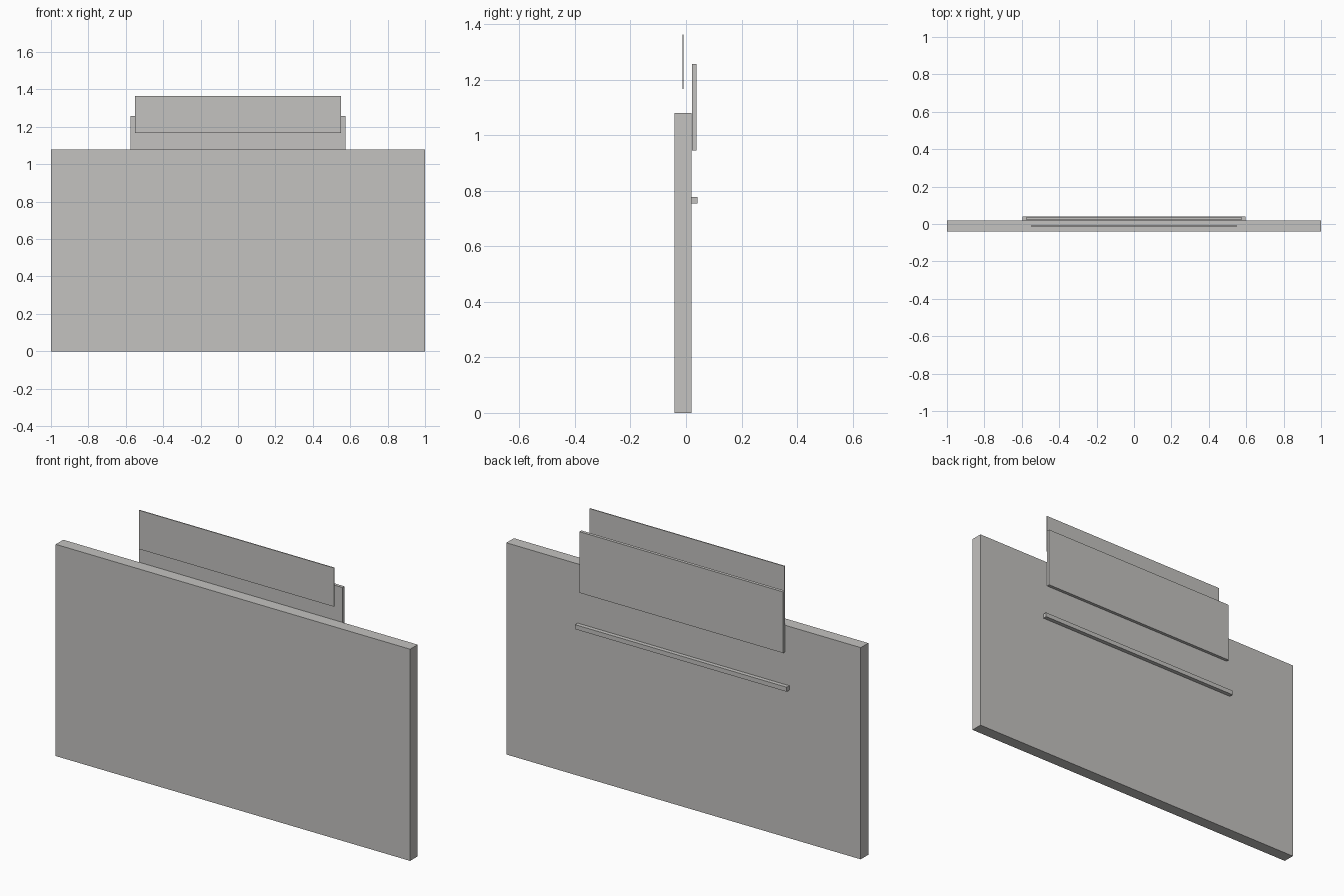
import bpy

if "Cube" in bpy.data.objects:
    bpy.data.objects.remove(bpy.data.objects["Cube"])

# One plain warm grey
grey = bpy.data.materials.new("warm grey")
grey.diffuse_color = (0.55, 0.54, 0.525, 1)
grey.use_nodes = True
grey.node_tree.nodes["Principled BSDF"].inputs["Base Color"].default_value = grey.diffuse_color


def box(name, half_width, y0, y1, z0, z1):
    """Box centred on x = 0, given its depth and height limits."""
    bpy.ops.mesh.primitive_cube_add(size=1, location=(0, (y0 + y1) / 2, (z0 + z1) / 2))
    ob = bpy.context.object
    ob.name = name
    ob.scale = (2 * half_width, y1 - y0, z1 - z0)
    bpy.ops.object.transform_apply(location=False, rotation=False, scale=True)
    ob.data.materials.append(grey)
    return ob


# Large upright panel
box("main_panel", 1.0, -0.041, 0.02, 0.0, 1.08)
# Plate standing behind the top edge
box("back_plate", 0.575, 0.0215, 0.0375, 0.945, 1.257)
# Narrow ledge on the back
box("back_ledge", 0.597, 0.0185, 0.041, 0.755, 0.778)
# Thin sheet floating above the panel
box("upper_sheet", 0.55, -0.0135, -0.0085, 1.166, 1.364)
